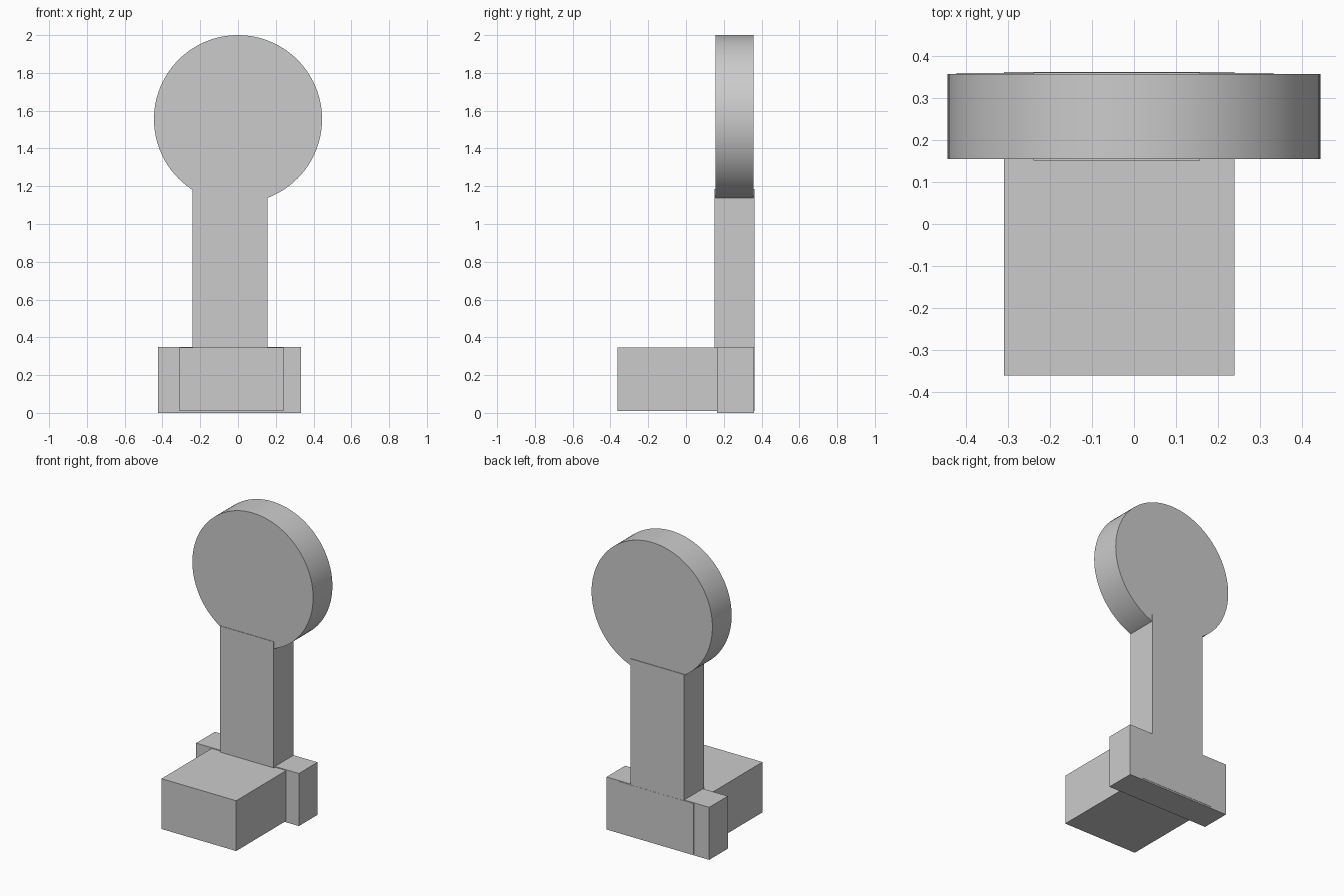
import bpy
import math
from mathutils import Vector

cube = bpy.data.objects.get("Cube")
if cube:
    bpy.data.objects.remove(cube, do_unlink=True)

# One plain grey for the whole model
grey = bpy.data.materials.new("light_grey")
grey.use_nodes = True
colour = (0.6, 0.6, 0.6, 1)
grey.diffuse_color = colour
grey.node_tree.nodes["Principled BSDF"].inputs["Base Color"].default_value = colour


def box(name, low, high):
    """Box spanning two opposite corners."""
    low, high = Vector(low), Vector(high)
    bpy.ops.mesh.primitive_cube_add(size=1, location=(low + high) / 2)
    obj = bpy.context.object
    obj.name = name
    obj.scale = high - low
    bpy.ops.object.transform_apply(location=False, rotation=False, scale=True)
    obj.data.materials.append(grey)
    return obj


# Foot: forward block and the wider bar behind it
box("base_block", (-0.31, -0.362, 0.01), (0.24, 0.363, 0.345))
box("base_crossbar", (-0.424, 0.165, 0), (0.333, 0.361, 0.35))

# Upright, a hair thicker than the disc it carries
box("upright_post", (-0.24, 0.152, 0.012), (0.157, 0.362, 1.185))

# Round head
bpy.ops.mesh.primitive_cylinder_add(
    vertices=96, radius=0.445, depth=0.203,
    location=(0, 0.2565, 1.555), rotation=(math.pi / 2, 0, 0))
head = bpy.context.object
head.name = "round_head"
head.data.materials.append(grey)
bpy.ops.object.shade_smooth_by_angle(angle=math.radians(30))
